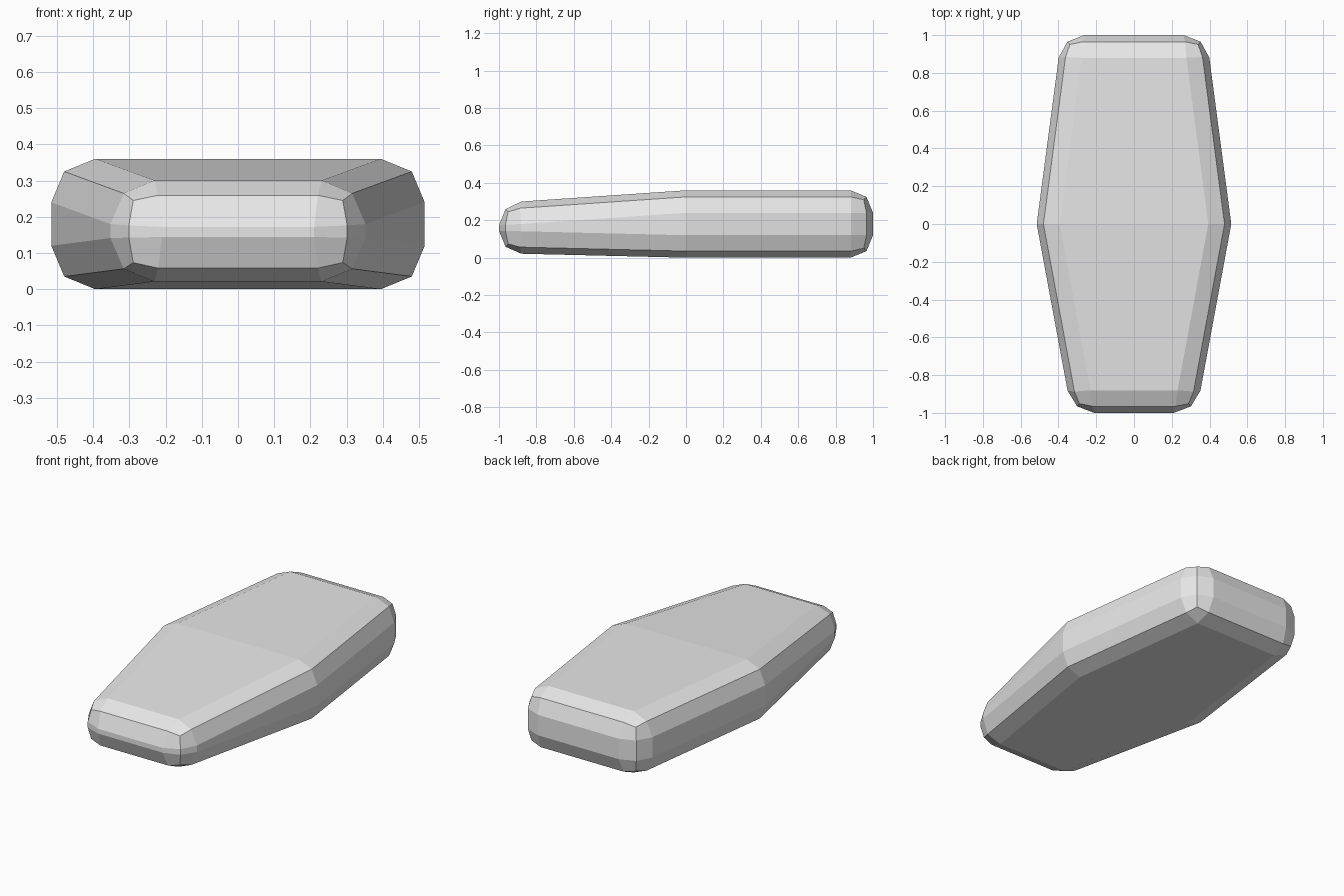
import bpy
import bmesh

if "Cube" in bpy.data.objects:
    bpy.data.objects.remove(bpy.data.objects["Cube"])

# Sections along the length: y, half width, bottom z, top z
SECTIONS = [(-1.0, 0.33, 0.024, 0.292),
            (0.0, 0.515, 0.0, 0.36),
            (1.0, 0.383, 0.0, 0.36)]

grey = bpy.data.materials.new("plain grey")
grey.diffuse_color = (0.8, 0.8, 0.8, 1)
grey.use_nodes = True
grey.node_tree.nodes["Principled BSDF"].inputs["Base Color"].default_value = grey.diffuse_color

# Tapered slab: rectangular sections joined lengthwise and capped
bm = bmesh.new()
rings = [[bm.verts.new(p) for p in ((-w, y, lo), (w, y, lo), (w, y, hi), (-w, y, hi))]
         for y, w, lo, hi in SECTIONS]
for a, b in zip(rings, rings[1:]):
    for i in range(4):
        j = (i + 1) % 4
        bm.faces.new((a[i], a[j], b[j], b[i]))
bm.faces.new(rings[0])
bm.faces.new(rings[-1])
bmesh.ops.recalc_face_normals(bm, faces=bm.faces)

mesh = bpy.data.meshes.new("tapered_slab")
bm.to_mesh(mesh)
bm.free()
mesh.materials.append(grey)
slab = bpy.data.objects.new("tapered_slab", mesh)
bpy.context.collection.objects.link(slab)

# Two-step rounding on the outer edges only; the shallow middle fold stays crisp
bevel = slab.modifiers.new("rounded_edges", 'BEVEL')
bevel.width = 0.12
bevel.segments = 2
bevel.limit_method = 'ANGLE'
bevel.angle_limit = 0.6
